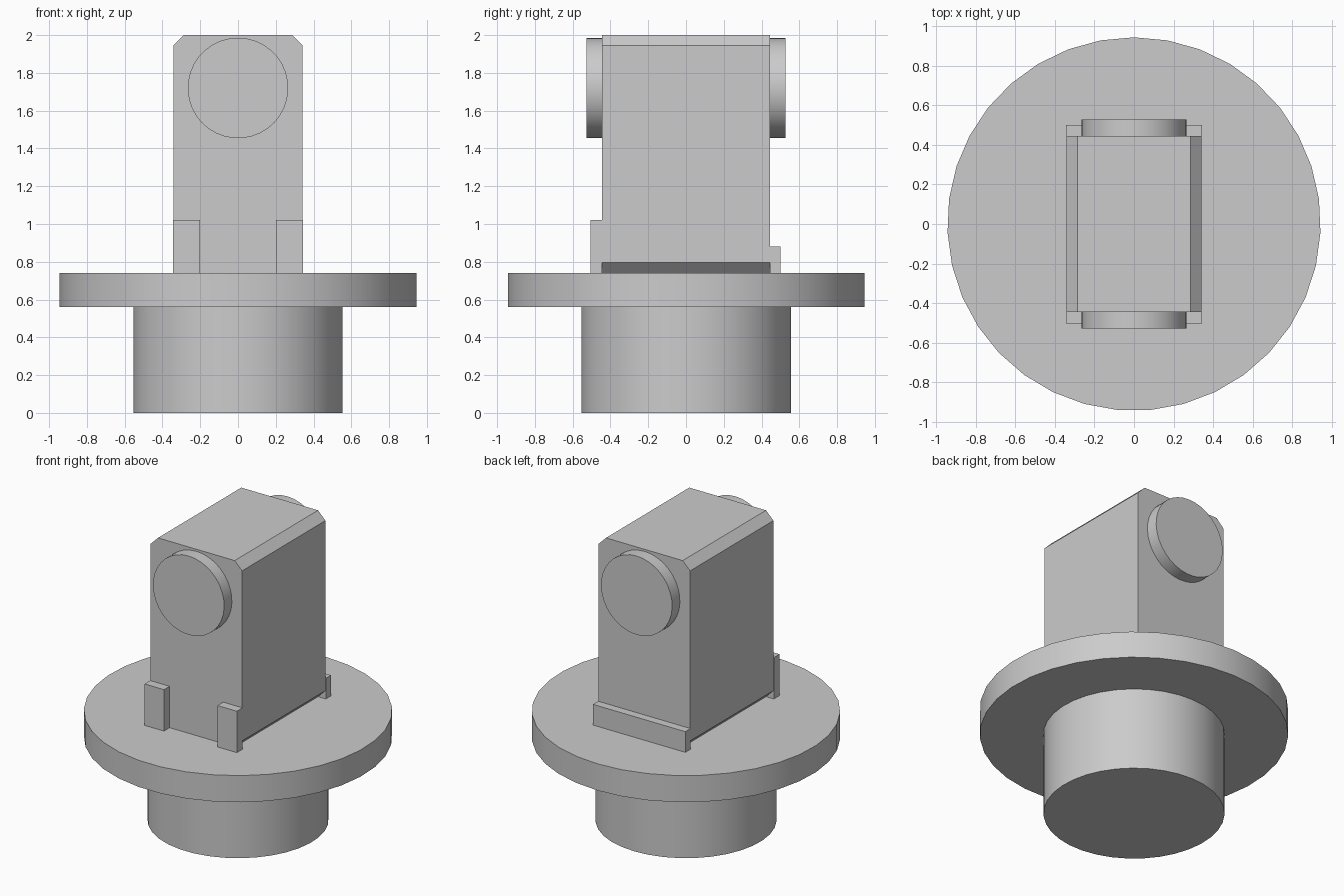
import bpy
import bmesh
from math import pi, radians, cos, sin
from mathutils import Matrix, Vector

default = bpy.data.objects.get("Cube")
if default:
    bpy.data.objects.remove(default, do_unlink=True)

# One plain grey for everything
GREY = (0.6, 0.6, 0.6, 1.0)
grey = bpy.data.materials.new("plain_grey")
grey.use_nodes = True
grey.diffuse_color = GREY
grey.node_tree.nodes["Principled BSDF"].inputs["Base Color"].default_value = GREY

SIDES = 35
DECK = 0.74  # top of the round flange


def finish(name, bm, smooth=False):
    bmesh.ops.recalc_face_normals(bm, faces=bm.faces)
    mesh = bpy.data.meshes.new(name)
    bm.to_mesh(mesh)
    bm.free()
    mesh.materials.append(grey)
    obj = bpy.data.objects.new(name, mesh)
    bpy.context.collection.objects.link(obj)
    if smooth:
        bpy.ops.object.select_all(action="DESELECT")
        obj.select_set(True)
        bpy.context.view_layer.objects.active = obj
        bpy.ops.object.shade_smooth_by_angle(angle=radians(30))
    return obj


def prism(name, outline, start, direction, smooth=False):
    """Extrude a closed outline, given as 3D offsets, along a direction."""
    bm = bmesh.new()
    face = bm.faces.new([bm.verts.new(Vector(start) + Vector(p)) for p in outline])
    extruded = bmesh.ops.extrude_face_region(bm, geom=[face], use_keep_orig=True)
    moved = [v for v in extruded["geom"] if isinstance(v, bmesh.types.BMVert)]
    bmesh.ops.translate(bm, verts=moved, vec=direction)
    return finish(name, bm, smooth)


def ring(radius):
    angles = [pi / 2 + 2 * pi * i / SIDES for i in range(SIDES)]
    return [Vector((radius * cos(a), radius * sin(a), 0)) for a in angles]


def box(name, x0, x1, y0, y1, z0, z1):
    bm = bmesh.new()
    bmesh.ops.create_cube(bm, size=1)
    bmesh.ops.scale(bm, verts=bm.verts, vec=(x1 - x0, y1 - y0, z1 - z0))
    bmesh.ops.translate(bm, verts=bm.verts,
                        vec=((x0 + x1) / 2, (y0 + y1) / 2, (z0 + z1) / 2))
    return finish(name, bm)


# Round pedestal and flange
prism("pedestal", ring(0.555), (0, 0, 0), (0, 0, 0.56), True)
prism("flange", ring(0.945), (0, 0, 0.56), (0, 0, DECK - 0.56), True)

# Upright block with its four long edges chamfered
w, c, top = 0.342, 0.055, 2.0
right_half = [(w - c, DECK), (w, DECK + c), (w, top - c), (w - c, top)]
outline = right_half + [(-x, z) for x, z in reversed(right_half)]
prism("body", [(x, 0, z) for x, z in outline], (0, -0.445, 0), (0, 0.89, 0))

# Round bosses on the front and back
upright = Matrix.Rotation(pi / 2, 3, "X")
for name, side in (("front_boss", -1), ("back_boss", 1)):
    prism(name, [upright @ p for p in ring(0.266)],
          (0, side * 0.443, 1.72), (0, side * 0.085, 0), True)

# Two front stops and one low bar across the back
for name, x0, x1 in (("left_front_stop", 0.2, 0.345),
                     ("right_front_stop", -0.345, -0.2)):
    box(name, x0, x1, -0.505, -0.445, DECK, 1.02)
box("back_bar", -0.345, 0.345, 0.445, 0.5, DECK, 0.88)
